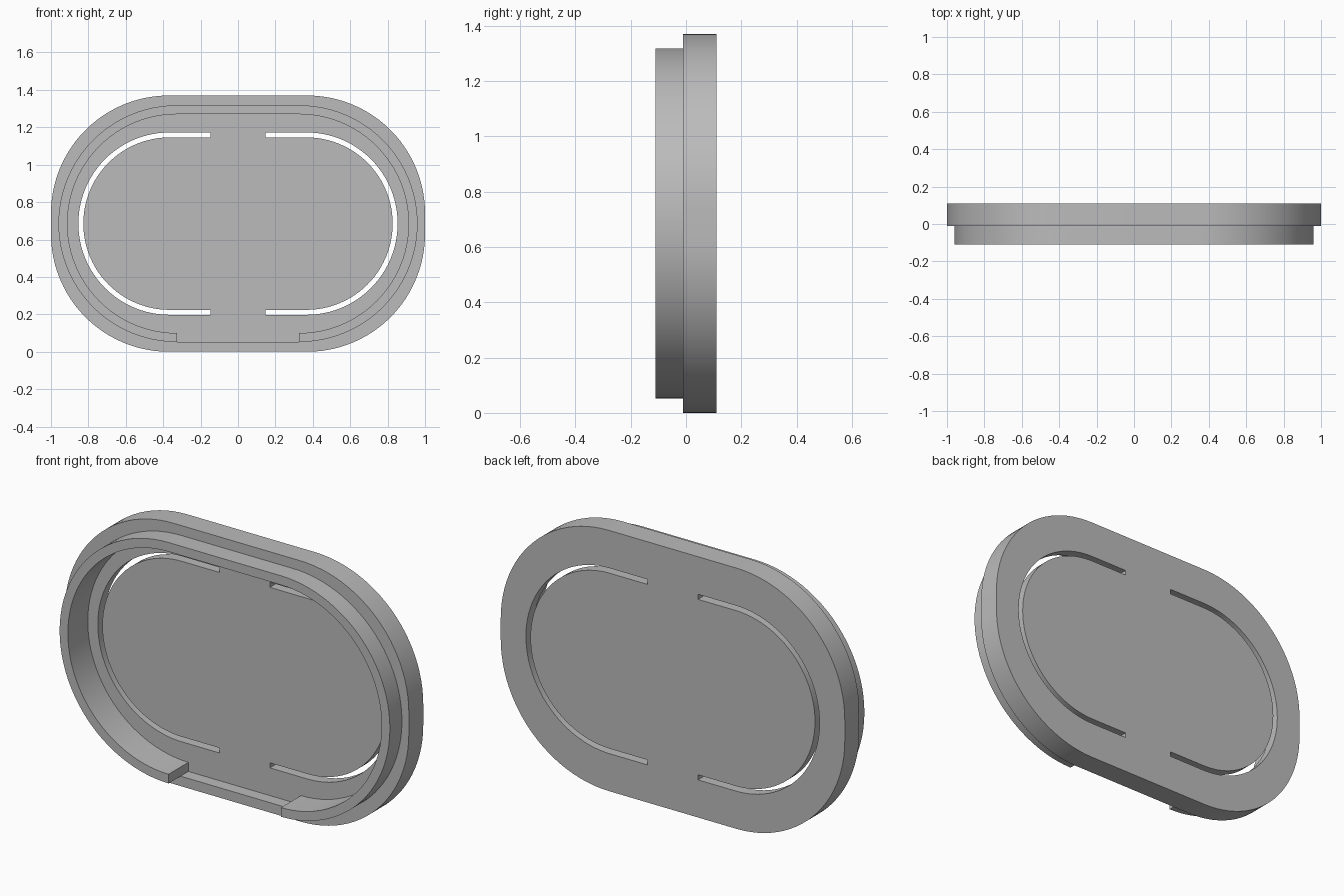
import bpy, bmesh
from math import sin, cos, pi

if "Cube" in bpy.data.objects:
    bpy.data.objects.remove(bpy.data.objects["Cube"])

MID_Z = 0.685                      # height of the long axis
FRONT, LEDGE, FLOOR, BACK = -0.11, -0.01, 0.055, 0.11
SEGMENTS = 48

grey = bpy.data.materials.new("plain grey")
grey.use_nodes = True
grey.diffuse_color = (0.5, 0.5, 0.5, 1)
grey.node_tree.nodes["Principled BSDF"].inputs["Base Color"].default_value = (0.5, 0.5, 0.5, 1)


def half_round(cx, radius, flat=0.0):
    """Right-hand end from bottom to top, with an optional upright flat."""
    pts = []
    for i in range(SEGMENTS + 1):
        a = -pi / 2 + pi * i / SEGMENTS
        shift = -flat if i <= SEGMENTS / 2 else flat
        pts.append((cx + radius * cos(a), radius * sin(a) + shift))
        if flat and i == SEGMENTS // 2:
            pts.append((cx + radius, flat))
    return pts


def stadium(cx, radius, flat=0.0):
    right = half_round(cx, radius, flat)
    return right + [(-x, -z) for x, z in right]


def slab(name, outline, y0, y1):
    """Extrude an outline in the xz plane from y0 to y1."""
    bm = bmesh.new()
    face = bm.faces.new([bm.verts.new((x, y0, z + MID_Z)) for x, z in outline])
    ext = bmesh.ops.extrude_face_region(bm, geom=[face], use_keep_orig=True)
    moved = [v for v in ext["geom"] if isinstance(v, bmesh.types.BMVert)]
    bmesh.ops.translate(bm, verts=moved, vec=(0, y1 - y0, 0))
    bmesh.ops.recalc_face_normals(bm, faces=bm.faces)
    mesh = bpy.data.meshes.new(name)
    bm.to_mesh(mesh)
    bm.free()
    mesh.materials.append(grey)
    obj = bpy.data.objects.new(name, mesh)
    bpy.context.collection.objects.link(obj)
    return obj


def activate(obj):
    bpy.ops.object.select_all(action="DESELECT")
    obj.select_set(True)
    bpy.context.view_layer.objects.active = obj


def cut(obj, cutter):
    cutter.hide_render = True
    activate(obj)
    mod = obj.modifiers.new("cut", "BOOLEAN")
    mod.operation, mod.solver, mod.object = "DIFFERENCE", "EXACT", cutter
    bpy.ops.object.modifier_apply(modifier=mod.name)
    bpy.data.objects.remove(cutter)


# Tray body with a shallow pocket in its front
body = slab("tray_body", stadium(0.37, 0.63, 0.055), LEDGE, BACK)
cut(body, slab("pocket_cutter", stadium(0.327, 0.633), FRONT, FLOOR))

# Two C-shaped slots through the floor, mirrored left and right
outer = [(0.147, -0.4875)] + half_round(0.366, 0.4875) + [(0.147, 0.4875)]
inner = [(0.147, -0.461)] + half_round(0.366, 0.461) + [(0.147, 0.461)]
c_slot = outer + inner[::-1]
for side in (1, -1):
    cut(body, slab("slot_cutter", [(side * x, z) for x, z in c_slot], 0, BACK + 0.1))

# Raised rim standing on the floor, open along the bottom
right_out, right_in = half_round(0.327, 0.633), half_round(0.327, 0.585)
rim_outline = (right_out + [(-x, z) for x, z in right_out[::-1]]
               + [(-x, z) for x, z in right_in] + right_in[::-1])
rim = slab("raised_rim", rim_outline, FRONT, FLOOR)

for obj in (body, rim):
    activate(obj)
    bpy.ops.object.shade_smooth_by_angle(angle=pi / 6)
